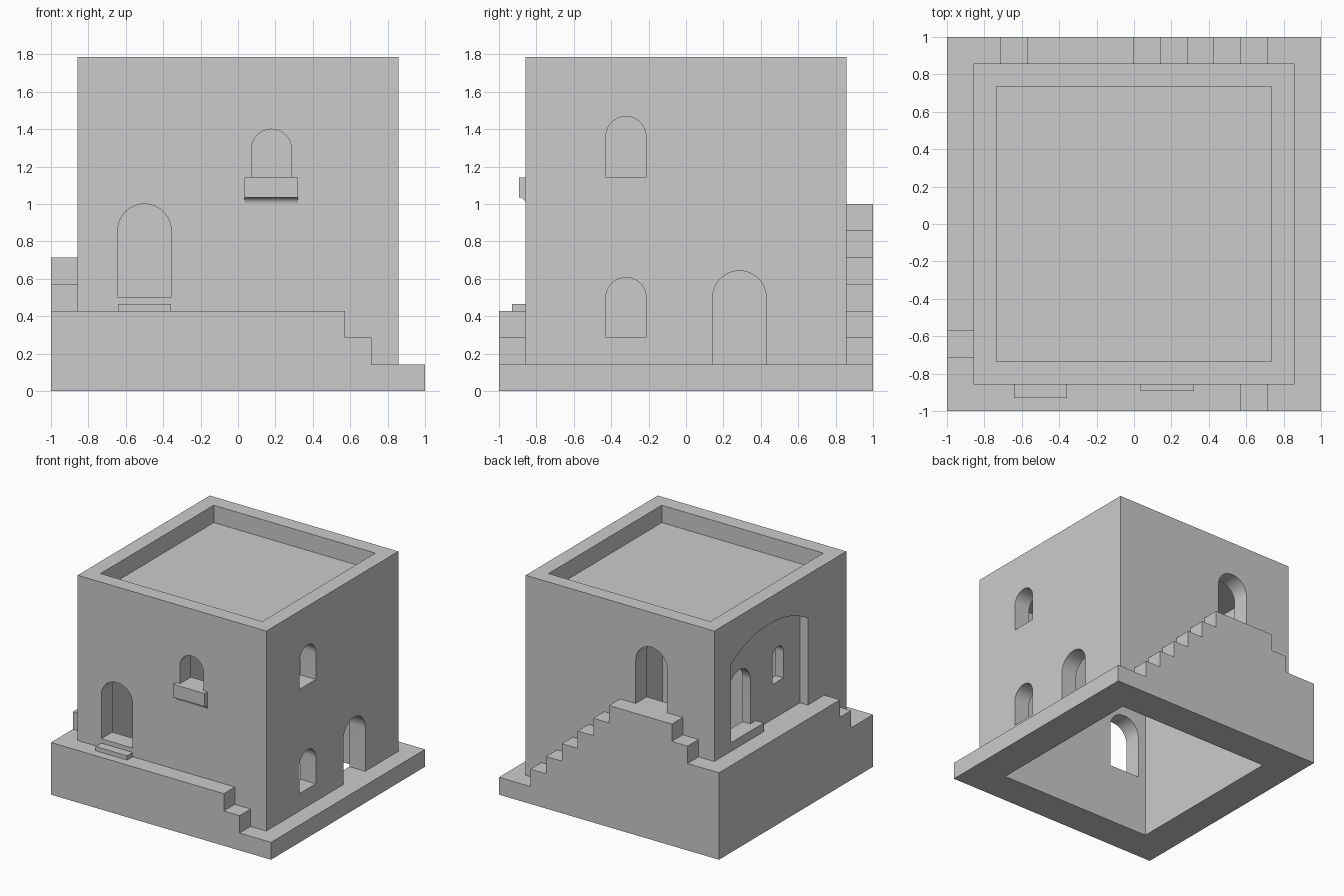
import bpy, bmesh, math

if "Cube" in bpy.data.objects:
    bpy.data.objects.remove(bpy.data.objects["Cube"])

U = 1 / 7           # step module
W = 6 * U           # outer face of the walls
R = 5 * U           # inner face of the walls


def prism(name, pts, axis, a, b):
    """Extrude a (u, z) profile along the x or y axis from a to b."""
    place = (lambda u, z, d: (d, u, z)) if axis == 'x' else (lambda u, z, d: (u, d, z))
    bm = bmesh.new()
    ends = [[bm.verts.new(place(u, z, d)) for u, z in pts] for d in (a, b)]
    for ring in ends:
        bm.faces.new(ring)
    n = len(pts)
    for i in range(n):
        j = (i + 1) % n
        bm.faces.new((ends[0][i], ends[0][j], ends[1][j], ends[1][i]))
    bmesh.ops.recalc_face_normals(bm, faces=bm.faces)
    mesh = bpy.data.meshes.new(name)
    bm.to_mesh(mesh)
    bm.free()
    ob = bpy.data.objects.new(name, mesh)
    bpy.context.collection.objects.link(ob)
    return ob


def rect(u0, u1, z0, z1):
    return [(u0, z0), (u1, z0), (u1, z1), (u0, z1)]


def arch(u, half, z0, top, rise=None, n=24):
    """Upright opening with a round (or flatter) arched head."""
    rise = rise or half
    r = (half * half + rise * rise) / (2 * rise)
    t = math.asin(min(1, half / r))
    pts = [(u - half, z0), (u + half, z0)]
    for i in range(n + 1):
        a = t - 2 * t * i / n
        pts.append((u + r * math.sin(a), top - r + r * math.cos(a)))
    return pts


def stairs(start, steps):
    """Profile from a list of (end position, height) treads."""
    pts = [(start, 0)]
    u = start
    for end, z in steps:
        pts += [(u, z), (end, z)]
        u = end
    return pts + [(u, 0)]


# Terrace and stairs climbing round the house
prism("front_terrace", stairs(-W, [(4*U, 3*U), (5*U, 2*U), (1, U)]), 'y', -1, -W)
prism("right_terrace", rect(-W, W, 0, U), 'x', W, 1)
prism("left_terrace", stairs(-1, [(-5*U, 3*U), (-4*U, 4*U), (W, 5*U)]), 'x', -1, -W)
prism("back_stairs", stairs(-1, [(-5*U, 5*U), (-4*U, 6*U), (0, 7*U)]
      + [(i*U, (7 - i)*U) for i in range(1, 6)] + [(1, U)]), 'y', W, 1)

# House block
house = prism("house_walls", rect(-W, W, 0, 1.786), 'y', -W, W)

# Hollow room, roof recess, and the shallow arched niche on the left
cutters = [
    prism("room_cutter", rect(-R, R, -0.2, 11*U), 'y', -R, R),
    prism("roof_cutter", rect(-0.735, 0.735, 1.643, 2), 'y', -0.735, 0.735),
    prism("niche_cutter", arch(U, 3.5*U, 5*U, 11*U, U), 'x', -1.05, -5.5*U),
]

# Doors and windows: axis, side, centre, half width, sill, top
for axis, side, u, half, z0, top in [
    ('y', -1, -3.5*U, U, 0.5, 1.0),
    ('y', -1, 0.179, 0.107, 8*U, 1.4),
    ('x', 1, 2*U, U, U, 4.5*U),
    ('x', 1, -0.321, 0.107, 2*U, 0.607),
    ('x', 1, -0.321, 0.107, 8*U, 1.468),
    ('y', 1, -2*U, U, 7*U, 1.5),
    ('x', -1, 3*U, U, 5.5*U, 9*U),
    ('x', -1, -U/2, U/2, 7*U, 9*U),
]:
    cutters.append(prism("opening_cutter", arch(u, half, z0, top), axis, side*0.65, side*1.05))

bpy.context.view_layer.objects.active = house
for c in cutters:
    m = house.modifiers.new("cut", 'BOOLEAN')
    m.operation, m.solver, m.object = 'DIFFERENCE', 'EXACT', c
    bpy.ops.object.modifier_apply(modifier=m.name)
    bpy.data.objects.remove(c)

# Doorsteps
prism("front_doorstep", rect(-4.5*U, -2.5*U, 3*U, 0.464), 'y', -0.929, -W)
prism("niche_doorstep", rect(1.5*U, 4.5*U, 5*U, 5.5*U), 'x', -W, -5.5*U)

# Window ledge with a hollow cove underneath
c = U / 4
cove = [(-W - c + c*math.sin(a), 7*U + c*math.cos(a))
        for a in (math.pi/2 * i/10 for i in range(11))]
ledge = prism("window_ledge", [(-W, 8*U), (-W - c, 8*U)] + cove, 'x', 0.036, 0.321)

# Smooth arches and cove, crisp edges elsewhere
bpy.ops.object.select_all(action='DESELECT')
for ob in (house, ledge):
    ob.select_set(True)
bpy.ops.object.shade_smooth_by_angle(angle=math.radians(30))
